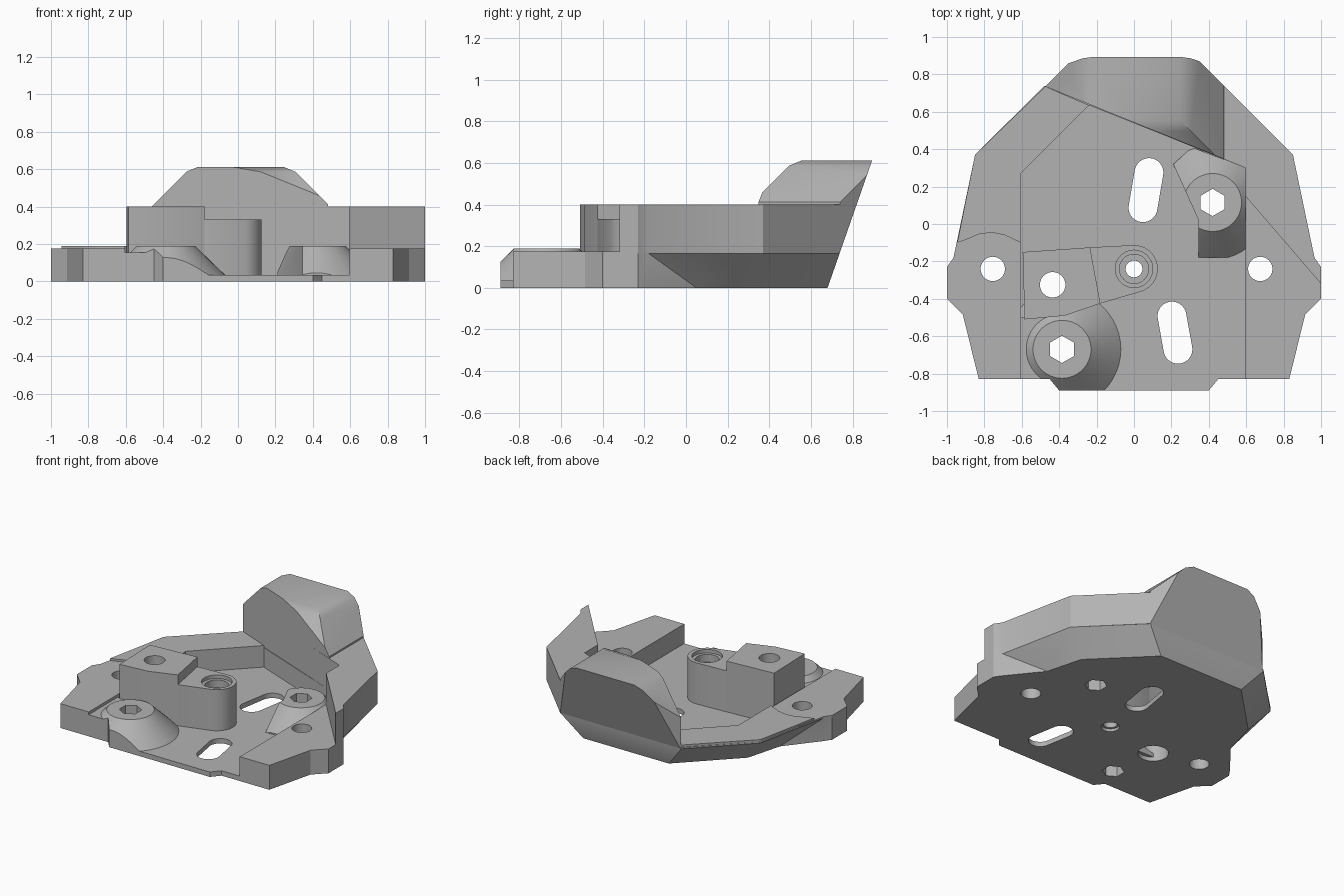
import bpy, bmesh, math
from mathutils import Vector

if "Cube" in bpy.data.objects:
    bpy.data.objects.remove(bpy.data.objects["Cube"], do_unlink=True)

grey = bpy.data.materials.new("plain_grey")
grey.use_nodes = True
grey.diffuse_color = (0.45, 0.45, 0.45, 1)
grey.node_tree.nodes["Principled BSDF"].inputs["Base Color"].default_value = grey.diffuse_color

FLOOR, DECK = 0.035, 0.175


def loft(name, rings):
    """Closed solid through stacked rings, each a (points, height) pair."""
    bm = bmesh.new()
    loops = [[bm.verts.new((x, y, z)) for x, y in pts] for pts, z in rings]
    bm.faces.new(loops[0][::-1])
    bm.faces.new(loops[-1])
    n = len(loops[0])
    for low, high in zip(loops, loops[1:]):
        for i in range(n):
            j = (i + 1) % n
            bm.faces.new((low[i], low[j], high[j], high[i]))
    bmesh.ops.remove_doubles(bm, verts=bm.verts, dist=1e-5)
    bmesh.ops.recalc_face_normals(bm, faces=bm.faces)
    me = bpy.data.meshes.new(name)
    bm.to_mesh(me)
    bm.free()
    me.materials.append(grey)
    ob = bpy.data.objects.new(name, me)
    bpy.context.collection.objects.link(ob)
    return ob


def prism(name, pts, z0, z1):
    return loft(name, [(pts, z0), (pts, z1)])


def arc(c, r, a0=0, a1=360, n=48):
    """Points along an arc; a full turn leaves out the repeated last point."""
    steps = n if a1 - a0 == 360 else n - 1
    return [(c[0] + r * math.cos(math.radians(a0 + (a1 - a0) * i / steps)),
             c[1] + r * math.sin(math.radians(a0 + (a1 - a0) * i / steps))) for i in range(n)]


def slot(a, b, r):
    d = math.degrees(math.atan2(b[1] - a[1], b[0] - a[0]))
    return arc(b, r, d - 90, d + 90, 20) + arc(a, r, d + 90, d + 270, 20)


def boolean(ob, cutter, mode="DIFFERENCE"):
    cutter.hide_render = True
    mod = ob.modifiers.new("cut", "BOOLEAN")
    mod.operation, mod.solver, mod.object = mode, "EXACT", cutter
    bpy.context.view_layer.objects.active = ob
    bpy.ops.object.modifier_apply(modifier=mod.name)
    bpy.data.objects.remove(cutter, do_unlink=True)


def drill(ob, pts, z0=-0.1, z1=1):
    boolean(ob, prism("cutter", pts, z0, z1))


def clip(ob, point, normal):
    """Slice away everything in front of a plane and cap the opening."""
    bm = bmesh.new()
    bm.from_mesh(ob.data)
    cut = bmesh.ops.bisect_plane(bm, geom=bm.verts[:] + bm.edges[:] + bm.faces[:], dist=1e-5,
                                 plane_co=point, plane_no=normal, clear_outer=True)
    edges = [e for e in cut["geom_cut"] if isinstance(e, bmesh.types.BMEdge)]
    bmesh.ops.holes_fill(bm, edges=edges, sides=0)
    bmesh.ops.recalc_face_normals(bm, faces=bm.faces)
    bm.to_mesh(ob.data)
    bm.free()


def both_sides(half):
    return half + [(-x, y) for x, y in reversed(half)]


# Base tray: outline with undercut rear sides
front = [(0.4, -0.89), (0.45, -0.83), (0.83, -0.83), (0.915, -0.485), (1, -0.4), (1, -0.23), (0.965, -0.18)]
rim = both_sides(front + [(0.965, -0.18), (0.85, 0.37), (0.48, 0.738)])
foot = both_sides(front + [(0.78, 0.05), (0.71, 0.31), (0.34, 0.68)])
tray = loft("base_tray", [(foot, 0), (rim, 0.165), (rim, DECK)])

# Sunken floor, open to the front
drill(tray, [(-0.605, -0.95), (0.595, -0.95), (0.595, 0.3), (-0.24, 0.635), (-0.605, 0.27)], FLOOR)

# Low left wall with curved front end
left_wall = prism("left_wall", [(-0.945, -0.1), (-0.9, -0.085), (-0.83, -0.055), (-0.76, -0.045),
                                (-0.69, -0.06), (-0.605, -0.1), (-0.605, 0.27), (-0.24, 0.635),
                                (-0.475, 0.735), (-0.85, 0.37)], 0.165, 0.19)

# Tall right wall with diagonal front
right_wall = prism("right_wall", [(0.595, 0.15), (1, -0.32), (1, -0.23), (0.965, -0.18), (0.85, 0.37),
                                  (0.4, 0.82), (0.3, 0.42), (0.595, 0.3)], 0.165, 0.4)

# Rear hump: sloped on three sides, with softened crown
hump = prism("rear_hump", [(-0.475, 0.735), (0.48, 0.348), (0.48, 0.74), (0.3, 0.92), (-0.29, 0.92)],
             0.165, 0.612)
for nx, ny, x, y in ((-1, 0, -0.25, 0.6), (1, 0, 0.28, 0.6), (0, -1, 0, 0.52)):
    crown = Vector((x, y, 0.612))
    clip(hump, crown, Vector((nx, ny, 1)))
    soft = Vector((nx * math.sin(math.pi / 8), ny * math.sin(math.pi / 8), math.cos(math.pi / 8)))
    clip(hump, crown - soft * 0.014, soft)
for part in (hump, right_wall):
    clip(part, Vector((0, 0.68, 0)), Vector((0, 1, -0.35)))

# Bracket: raised block on a rounded arm
pivot = (0, -0.24)
block_pts = [(-0.595, -0.15), (-0.585, -0.51), (-0.37, -0.49), (-0.18, -0.425), (-0.235, -0.125)]
arm = prism("bracket_arm", [(-0.235, -0.125), (-0.42, -0.2), (-0.42, -0.4), (-0.18, -0.425)]
            + arc(pivot, 0.127, -72, 94, 28), 0.02, 0.33)
block = prism("bracket_block", block_pts, 0.02, 0.4)
drill(arm, arc(pivot, 0.1), 0.305)
drill(arm, arc(pivot, 0.078), 0.25)

# Bolt bosses: flared cones trimmed to the surrounding walls
right_c, left_c = (0.42, 0.115), (-0.385, -0.67)
right_boss = loft("right_boss", [(arc(right_c, 0.31), 0.03), (arc(right_c, 0.155), 0.19)])
boolean(right_boss, prism("trim", [(0.345, -0.18), (0.6, -0.18), (0.6, 0.3), (0.31, 0.41), (0.21, 0.32),
                                   (0.345, 0.02)], 0, 1), "INTERSECT")
left_boss = loft("left_boss", [(arc(left_c, 0.32), 0.03), (arc(left_c, 0.155), 0.19)])
boolean(left_boss, prism("trim", [(-0.61, -0.83), (-0.45, -0.83), (-0.4, -0.89), (0, -0.89), (0, -0.4),
                                  (-0.61, -0.4)], 0, 1), "INTERSECT")
filler = prism("boss_filler", [(-0.61, -0.83), (-0.45, -0.83), (-0.4, -0.75), (-0.4, -0.5),
                               (-0.61, -0.5)], 0.02, 0.155)

# Hexagonal bolt holes
for boss, c, extra in ((right_boss, right_c, ()), (left_boss, left_c, (filler,))):
    for part in (boss, tray) + extra:
        drill(part, arc(c, 0.073, 90, 450, 6))

# Round holes and long slots through the tray
block_c = (-0.435, -0.325)
for part in (tray, arm):
    drill(part, arc(pivot, 0.045 if part == arm else 0.06))
for part in (tray, arm, block):
    drill(part, arc(block_c, 0.068))
    drill(part, arc(block_c, 0.1), -0.1, 0.2)
for x in (-0.755, 0.675):
    drill(tray, arc((x, -0.24), 0.065))
drill(tray, slot((0.048, 0.087), (0.08, 0.275), 0.077))
drill(tray, slot((0.235, -0.67), (0.203, -0.492), 0.077))

# Shading
for ob in (tray, left_wall, right_wall, hump, arm, block, right_boss, left_boss, filler):
    bpy.ops.object.select_all(action="DESELECT")
    ob.select_set(True)
    bpy.context.view_layer.objects.active = ob
    bpy.ops.object.shade_smooth_by_angle(angle=math.radians(25))
